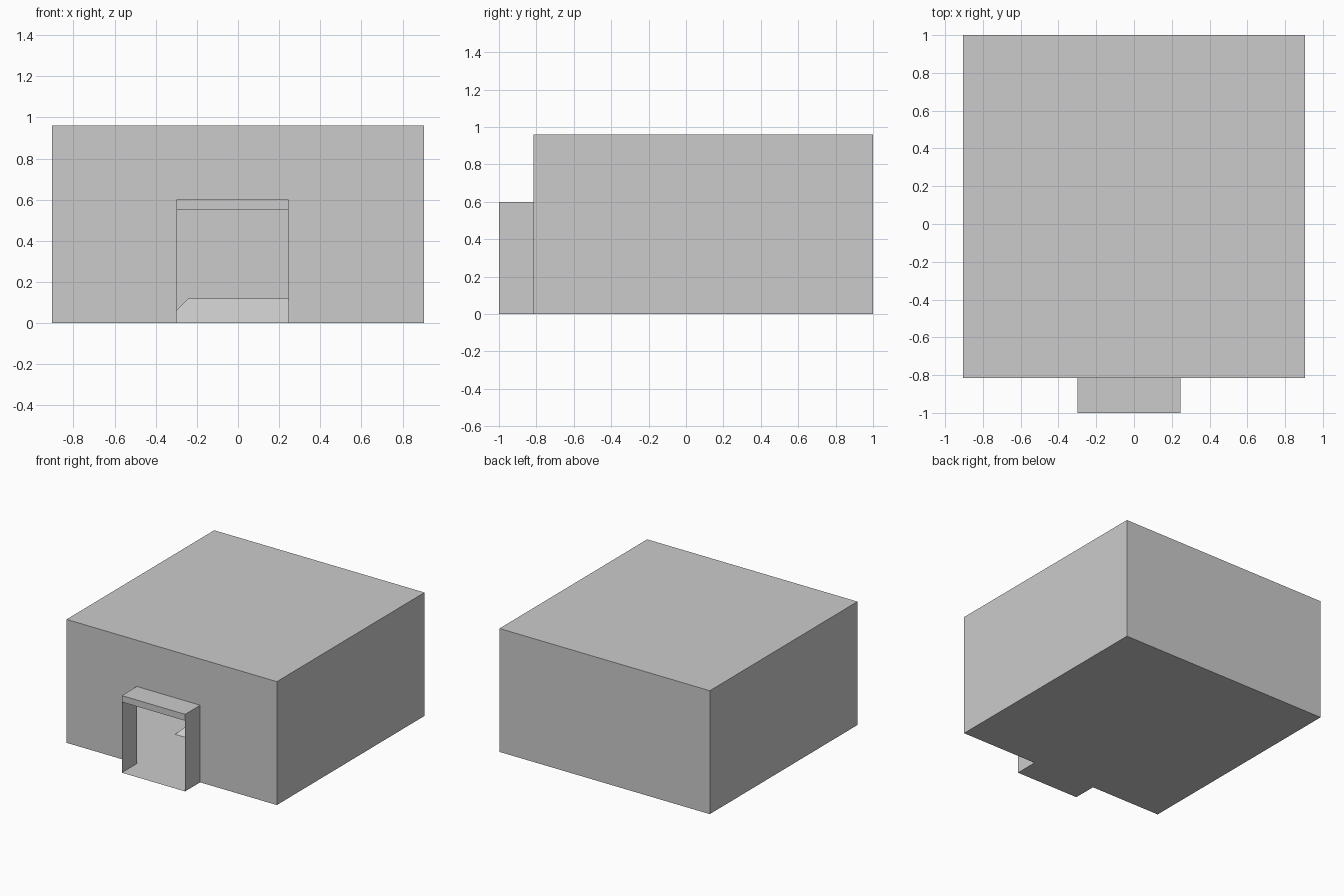
import bpy, bmesh
from mathutils import Matrix, Vector
from math import pi, sqrt

if "Cube" in bpy.data.objects:
    bpy.data.objects.remove(bpy.data.objects["Cube"])

W = 0.905                          # half width of house
FRONT, BACK = -0.815, 1.0          # house depth
EAVE, TOP = 0.78, 0.96             # wall height, roof height
DL, DR, DH = -0.30, 0.245, 0.55    # door opening


def finish(name, bm):
    mesh = bpy.data.meshes.new(name)
    bm.to_mesh(mesh)
    bm.free()
    obj = bpy.data.objects.new(name, mesh)
    bpy.context.collection.objects.link(obj)
    return obj


def box(name, lo, hi):
    lo, hi = Vector(lo), Vector(hi)
    bm = bmesh.new()
    mat = Matrix.Translation((lo + hi) / 2) @ Matrix.Diagonal((*(hi - lo), 1))
    bmesh.ops.create_cube(bm, size=1, matrix=mat)
    return finish(name, bm)


def sheet(name, path, y0, y1):
    """Thin shell: an open x-z path swept along y."""
    bm = bmesh.new()
    rows = [[bm.verts.new((x, y, z)) for x, z in path] for y in (y0, y1)]
    for i in range(len(path) - 1):
        bm.faces.new((rows[0][i], rows[0][i + 1], rows[1][i + 1], rows[1][i]))
    return finish(name, bm)


def panel(name, outline, y):
    """Flat upright wall from an x-z outline."""
    bm = bmesh.new()
    bm.faces.new([bm.verts.new((x, y, z)) for x, z in outline])
    return finish(name, bm)


# Side walls and floor, front wall with door opening, back wall
sheet("side_walls_and_floor", [(-W, EAVE), (-W, 0), (W, 0), (W, EAVE)], FRONT, BACK)
panel("front_wall", [(-W, 0), (DL, 0), (DL, DH), (DR, DH), (DR, 0),
                     (W, 0), (W, EAVE), (-W, EAVE)], FRONT)
panel("back_wall", [(W, 0), (-W, 0), (-W, EAVE), (W, EAVE)], BACK)

# Flat roof slab
box("roof", (-W, FRONT, EAVE), (W, BACK, TOP))

# Porch: thin sides and floor under a small slab
sheet("porch_sides_and_floor", [(DL, DH), (DL, 0), (DR, 0), (DR, DH)], -1, FRONT)
box("porch_roof", (DL, -1, DH), (DR, FRONT, 0.60))

# Low tapered plinth in the middle of the room
bm = bmesh.new()
bmesh.ops.create_cone(bm, cap_ends=True, segments=4, radius1=0.36 * sqrt(2),
                      radius2=0.24 * sqrt(2), depth=0.12,
                      matrix=Matrix.Translation((0, 0.1, 0.06)) @ Matrix.Rotation(pi / 4, 4, 'Z'))
finish("plinth", bm)
